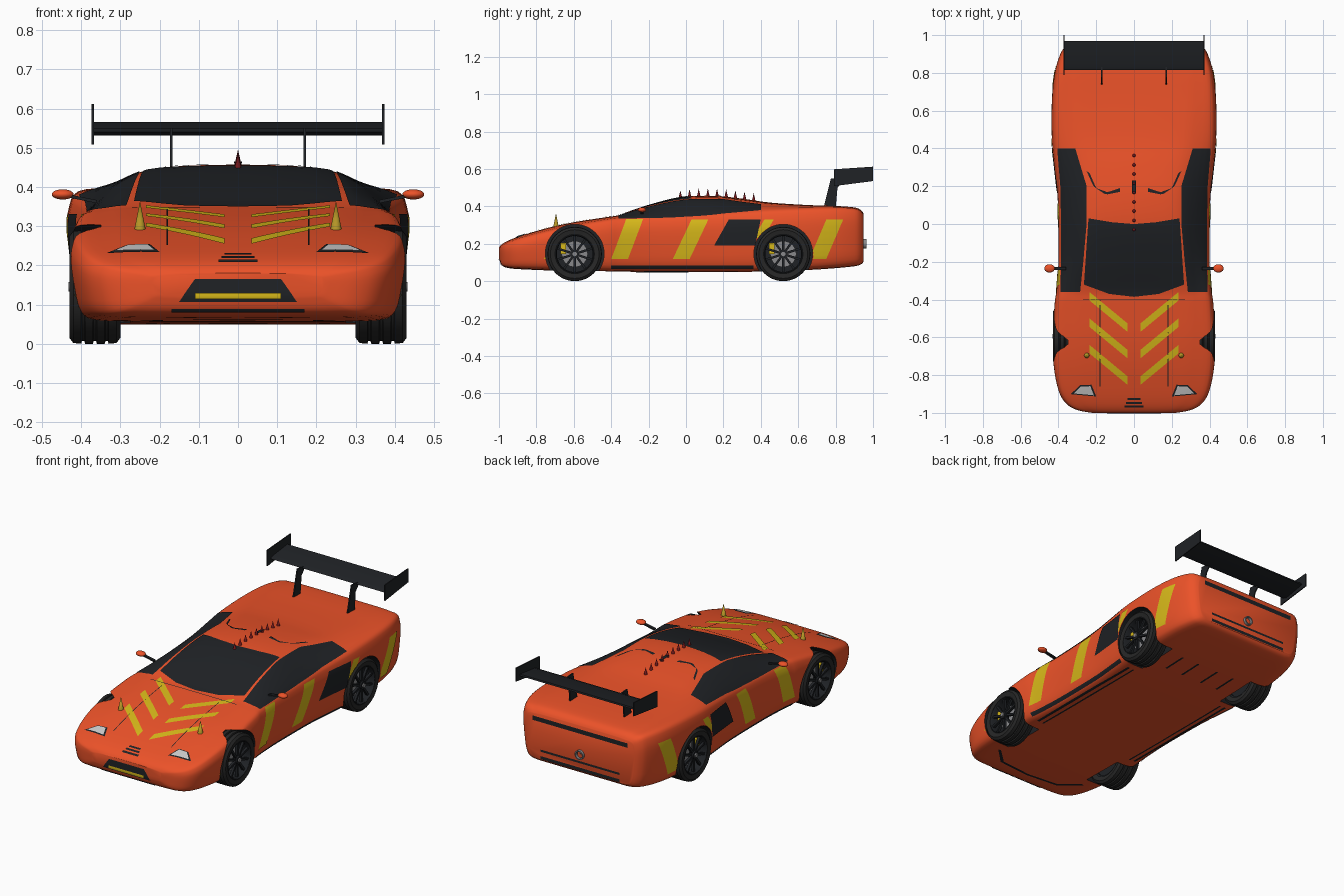
import bpy, bmesh, math
from mathutils import Vector, Matrix
from mathutils.bvhtree import BVHTree

if "Cube" in bpy.data.objects:
    bpy.data.objects.remove(bpy.data.objects["Cube"])

def mat(name, r, g, b):
    m = bpy.data.materials.new(name)
    m.diffuse_color = (r, g, b, 1)
    m.use_nodes = True
    m.node_tree.nodes["Principled BSDF"].inputs["Base Color"].default_value = m.diffuse_color
    return m

ORANGE = mat("orange_paint", .84, .085, .022)
BLACK = mat("black_trim", .014, .016, .019)
YELLOW = mat("yellow_stripe", .68, .48, .01)
GOLD = mat("gold", .45, .30, .02)
RED = mat("dark_red", .16, .008, .01)
RUBBER = mat("rubber", .02, .02, .02)
METAL = mat("metal", .25, .25, .26)
LAMP = mat("lamp_glass", .55, .56, .58)
WHEELS = [(-.595, .145), (.52, .145)]

def finish(name, bm, *mats, smooth=True, recalc=True):
    if recalc:
        bmesh.ops.recalc_face_normals(bm, faces=bm.faces)
    me = bpy.data.meshes.new(name)
    bm.to_mesh(me)
    bm.free()
    ob = bpy.data.objects.new(name, me)
    bpy.context.collection.objects.link(ob)
    for m in mats:
        me.materials.append(m)
    if smooth:
        smooth_edges(ob)
    return ob

def smooth_edges(ob):
    bpy.ops.object.select_all(action='DESELECT')
    ob.select_set(True)
    bpy.context.view_layer.objects.active = ob
    bpy.ops.object.shade_smooth_by_angle(angle=math.radians(35))

def catmull(a, b, c, d, t):
    return [.5 * (2*q + (r-p)*t + (2*p-5*q+4*r-s)*t*t + (3*q-p-3*r+s)*t**3)
            for p, q, r, s in zip(a, b, c, d)]

# body stations: y, half width, bottom, shoulder, top, roof half width
ST = [(-1, .22, .12, .172, .18, .14), (-.985, .30, .085, .188, .197, .19),
      (-.95, .36, .07, .205, .217, .23), (-.88, .40, .064, .23, .243, .25),
      (-.75, .425, .058, .265, .282, .26), (-.6, .43, .055, .297, .315, .27),
      (-.42, .42, .053, .327, .343, .28), (-.35, .41, .052, .335, .355, .28),
      (-.2, .40, .05, .343, .405, .26), (-.02, .40, .05, .35, .449, .235),
      (.15, .405, .05, .36, .456, .225), (.3, .42, .05, .37, .441, .235),
      (.45, .435, .053, .38, .420, .26), (.65, .435, .06, .388, .407, .28),
      (.8, .42, .07, .39, .402, .28), (.9, .39, .08, .384, .394, .27),
      (.935, .365, .09, .37, .38, .25), (.95, .34, .105, .352, .36, .23)]

def section(s):
    y, w, b, sh, t, r = s
    h = sh - b
    half = [(0, b), (.5*w, b), (.84*w, b + .003), (.94*w, b + .12*h), (.98*w, b + .4*h),
            (w, b + .72*h), (.985*w, b + .9*h), (.94*w, sh), ((.94*w + r)/2, sh + .55*(t - sh)),
            (r, t - .12*(t - sh)), (r*.5, t - .02*(t - sh)), (0, t)]
    loop = half + [(-x, z) for x, z in half[-2:0:-1]]
    n = len(loop)
    out = []
    for i in range(n):
        for k in range(3):
            x, z = catmull(*[loop[(i + j) % n] for j in (-1, 0, 1, 2)], k/3)
            out.append((x, y, z))
    return out

bm = bmesh.new()
last = len(ST) - 1
rows = []
for i in range(last):
    for k in range(4):
        rows.append(catmull(ST[max(i-1, 0)], ST[i], ST[i+1], ST[min(i+2, last)], k/4))
rows.append(ST[-1])
rings = [[bm.verts.new(p) for p in section(s)] for s in rows]
n = len(rings[0])
for a, b in zip(rings, rings[1:]):
    for i in range(n):
        bm.faces.new((a[i], a[(i+1) % n], b[(i+1) % n], b[i]))
bm.faces.new(rings[0])
bm.faces.new(rings[-1])
bmesh.ops.recalc_face_normals(bm, faces=bm.faces)
TREE = BVHTree.FromBMesh(bm)
body = finish("body", bm, ORANGE, BLACK, smooth=False)

# wheel arches
ROT = Matrix.Rotation(math.pi/2, 4, 'Y')
bm = bmesh.new()
for y, z in WHEELS:
    for s in (1, -1):
        bmesh.ops.create_cone(bm, cap_ends=True, segments=48, radius1=.157, radius2=.157, depth=.3,
                              matrix=Matrix.Translation((s*.425, y, z + .002)) @ ROT)
for f in bm.faces:
    f.material_index = 1
cutter = finish("arch_cutter", bm, ORANGE, BLACK, smooth=False)
cutter.hide_render = True
mod = body.modifiers.new("arches", 'BOOLEAN')
mod.object, mod.operation, mod.solver = cutter, 'DIFFERENCE', 'EXACT'
bpy.context.view_layer.objects.active = body
bpy.ops.object.modifier_apply(modifier="arches")
bpy.data.objects.remove(cutter)
smooth_edges(body)

# panels laid on the body: a strip ruled between two outlines, projected along a view
VIEWS = {'top': (lambda a, b: (a, b, 2), (0, 0, -1)), 'under': (lambda a, b: (a, b, -2), (0, 0, 1)),
         'side': (lambda a, b: (2, a, b), (-1, 0, 0)), 'front': (lambda a, b: (a, -2, b), (0, 1, 0)),
         'back': (lambda a, b: (a, 2, b), (0, -1, 0))}

def along(line, t):
    f = t * (len(line) - 1)
    i = min(int(f), len(line) - 2)
    return Vector(line[i]).lerp(Vector(line[i+1]), f - i)

def panel(name, view, m, *pairs, n=14, k=6, lift=.003):
    place, d = VIEWS[view]
    d = Vector(d)
    bm = bmesh.new()
    for A, B in pairs:
        pts = []
        for i in range(n + 1):
            for j in range(k + 1):
                o = Vector(place(*along(A, i/n).lerp(along(B, i/n), j/k)))
                p, nor, _, _ = TREE.ray_cast(o, d)
                if p is None:
                    p, nor, _, _ = TREE.find_nearest(o + d*1.6)
                pts.append(p + nor*lift)
        for s in (1, -1):
            vs = [bm.verts.new((p.x*s, p.y, p.z)) for p in pts]
            for i in range(n):
                for j in range(k):
                    a = i*(k + 1) + j
                    q = [vs[a], vs[a+1], vs[a+k+2], vs[a+k+1]]
                    c = sum((v.co for v in q), Vector()) / 4
                    if abs(c.x) > .28 and any(math.hypot(c.y-wy, c.z-wz) < .16 for wy, wz in WHEELS):
                        continue
                    f = bm.faces.new(q)
                    f.normal_update()
                    if f.normal.dot(d) > 0:
                        f.normal_flip()
    return finish(name, bm, m, recalc=False)

def bar(x0, x1, a, b):
    return [(x0, a), (x1, a)], [(x0, b), (x1, b)]

def slant(y0, y1, w, z0=.12, z1=.33):
    return [(y0, z0), (y1, z1)], [(y0 + w, z0), (y1 + w, z1)]

# glass
panel("windscreen", 'top', BLACK, ([(0, -.385), (.13, -.37), (.265, -.32)], [(0, 0), (.12, .01), (.24, .03)]), n=24, k=20)
panel("side_windows", 'top', BLACK,
      ([(.388, -.36), (.384, -.2), (.384, 0), (.388, .2), (.405, .4)],
       [(.285, -.36), (.268, -.2), (.25, 0), (.25, .2), (.31, .4)]), n=40, k=14)
panel("roof_scoop_lines", 'top', BLACK,
      ([(.25, .28), (.215, .2), (.15, .155), (.075, .17)], [(.235, .27), (.2, .19), (.14, .168), (.075, .19)]), k=2)
panel("roof_inlet", 'top', BLACK, bar(0, .01, .16, .23), lift=.01, k=3)
# stripes and side vents
panel("side_stripes", 'side', YELLOW, slant(-.76, -.66, .09, .12, .29), slant(-.40, -.32, .09),
      slant(-.07, .03, .09), slant(.66, .75, .09), slant(.36, .42, .05, .23), n=24, k=10)
panel("side_vents", 'side', BLACK, ([(.15, .19), (.23, .33)], [(.37, .19), (.40, .33)]), n=12, k=16, lift=.004)
panel("sills", 'side', BLACK, bar(-.4, .36, .066, .084), n=30, k=3)
panel("bonnet_chevrons", 'top', YELLOW,
      *[([(.235, y), (.035, y - .165)], [(.235, y - .045), (.035, y - .21)]) for y in (-.36, -.5, -.64)])
panel("bonnet_seams", 'top', BLACK, bar(.178, .182, -.4, -.86), bar(0, .27, -.399, -.403), k=16)
# nose
lamp_low, lamp_top = [(.20, -.912), (.335, -.90)], [(.225, -.85), (.285, -.852)]
panel("headlight_rims", 'top', BLACK, (lamp_low, lamp_top))
panel("headlights", 'top', LAMP, ([(.212, -.905), (.318, -.895)], [(.231, -.857), (.28, -.858)]), lift=.006)
panel("front_grille", 'front', BLACK, ([(0, .108), (.15, .108)], [(0, .165), (.11, .165)]))
panel("grille_bar", 'front', YELLOW, bar(0, .11, .116, .13), lift=.007)
panel("lower_intake", 'front', BLACK, bar(0, .17, .082, .091), k=3)
panel("nose_slats", 'top', BLACK, *[bar(0, w, y, y - .011) for w, y in ((.035, -.92), (.042, -.94), (.05, -.96))], k=3)
# tail and underside
panel("tail_band", 'back', BLACK, bar(0, .30, .318, .343), n=20, k=4)
panel("lower_tail_bands", 'back', BLACK, bar(0, .25, .108, .125), bar(0, .25, .15, .162), k=4)
panel("floor_strips", 'under', BLACK, bar(.33, .345, -.4, .36), bar(.30, .31, -.4, .36),
      ([(0, -.9), (.2, -.88), (.3, -.78)], [(0, -.885), (.19, -.865), (.285, -.775)]), n=20)
panel("diffuser_slots", 'under', BLACK, *[bar(x, x + .012, .48, .62) for x in (.06, .17)])

def lathe(bm, prof, x, y, z, s, mi=0, seg=48):
    rings = [[bm.verts.new((s*(x + px), y + r*math.cos(a), z + r*math.sin(a))) for r, px in prof]
             for a in (2*math.pi*i/seg for i in range(seg))]
    m = len(prof)
    for i in range(seg):
        a, b = rings[i], rings[(i+1) % seg]
        for j in range(m):
            bm.faces.new((a[j], a[(j+1) % m], b[(j+1) % m], b[j])).material_index = mi

def box(bm, size, M, mi=0):
    for v in bmesh.ops.create_cube(bm, size=1, matrix=M @ Matrix.Diagonal((*size, 1)))['verts']:
        for f in v.link_faces:
            f.material_index = mi

def disc(bm, r, depth, loc, mi, seg=32):
    for v in bmesh.ops.create_cone(bm, cap_ends=True, segments=seg, radius1=r, radius2=r, depth=depth,
                                   matrix=Matrix.Translation(loc) @ ROT)['verts']:
        for f in v.link_faces:
            f.material_index = mi

# wheels: grooved tyre, rim, spokes, hub, brake disc and caliper
tyre = [(.105, -.06), (.13, -.065), (.143, -.055)]
for g in (-.03, 0, .03):
    tyre += [(.145, g - .005), (.138, g - .003), (.138, g + .003), (.145, g + .005)]
tyre += [(.143, .055), (.13, .065), (.105, .06)]
rim = [(.107, -.055), (.107, .058), (.101, .061), (.096, .05), (.096, -.055)]
for label, (y, z) in zip(("front", "rear"), WHEELS):
    for side, s in (("right", 1), ("left", -1)):
        bm = bmesh.new()
        lathe(bm, tyre, .365, y, z, s)
        lathe(bm, rim, .365, y, z, s, 1)
        disc(bm, .102, .01, (s*.325, y, z), 1)
        disc(bm, .07, .012, (s*.37, y, z), 2)
        disc(bm, .022, .03, (s*.41, y, z), 1)
        disc(bm, .012, .008, (s*.428, y, z), 2)
        box(bm, (.03, .03, .06), Matrix.Translation((s*.38, y - .062, z + .03)), 3)
        for i in range(10):
            M = Matrix.Translation((s*.41, y, z)) @ Matrix.Rotation(math.tau*i/10, 4, 'X')
            box(bm, (.014, .012, .085), M @ Matrix.Translation((0, 0, .058)), 1)
        finish(f"{label}_{side}_wheel", bm, RUBBER, BLACK, METAL, YELLOW)

# spikes
def spikes(name, spots, r, h, m):
    bm = bmesh.new()
    for x, y in spots:
        z = TREE.ray_cast(Vector((x, y, 2)), Vector((0, 0, -1)))[0].z
        bmesh.ops.create_cone(bm, cap_ends=True, segments=12, radius1=r, radius2=0, depth=h,
                              matrix=Matrix.Translation((x, y, z + h/2 - .005)))
    finish(name, bm, m)

spikes("roof_spikes", [(0, -.03 + .049*i) for i in range(9)], .01, .044, RED)
spikes("bonnet_spikes", [(-.25, -.695), (.25, -.695)], .015, .075, GOLD)

# plates extruded across x from a side profile
def plate(bm, prof, x0, x1):
    a, b = [[bm.verts.new((x, y, z)) for y, z in prof] for x in (x0, x1)]
    bm.faces.new(a)
    bm.faces.new(b[::-1])
    for i in range(len(prof)):
        j = (i + 1) % len(prof)
        bm.faces.new((a[i], b[i], b[j], a[j]))

bm = bmesh.new()
plate(bm, [(.815, .540), (.84, .531), (.97, .556), (.968, .565), (.84, .550)], -.368, .368)
finish("wing_blade", bm, BLACK)
bm = bmesh.new()
for s in (1, -1):
    plate(bm, [(.79, .508), (.79, .598), (1, .612), (1, .535)], s*.367, s*.373)
finish("wing_end_plates", bm, BLACK)
bm = bmesh.new()
for s in (1, -1):
    plate(bm, [(.735, .39), (.80, .39), (.81, .50), (.85, .545), (.775, .55)], s*.167, s*.174)
finish("wing_supports", bm, BLACK)

# mirrors
bm = bmesh.new()
for s in (1, -1):
    bmesh.ops.create_uvsphere(bm, u_segments=20, v_segments=12, radius=1,
        matrix=Matrix.Translation((s*.447, -.235, .381)) @ Matrix.Diagonal((.028, .022, .013, 1)))
finish("mirrors", bm, ORANGE)
bm = bmesh.new()
for s in (1, -1):
    box(bm, (.075, .016, .008), Matrix.Translation((s*.397, -.235, .37)) @ Matrix.Rotation(-s*.2, 4, 'Y'))
finish("mirror_stalks", bm, BLACK)

# exhaust
bm = bmesh.new()
lathe(bm, [(.026, -.03), (.026, .03), (.02, .03), (.02, -.03)], 0, 0, 0, 1)
disc(bm, .021, .03, (0, 0, 0), 1)
bmesh.ops.transform(bm, verts=bm.verts, matrix=Matrix.Translation((0, .935, .2)) @ Matrix.Rotation(math.pi/2, 4, 'Z'))
finish("exhaust", bm, METAL, BLACK)
